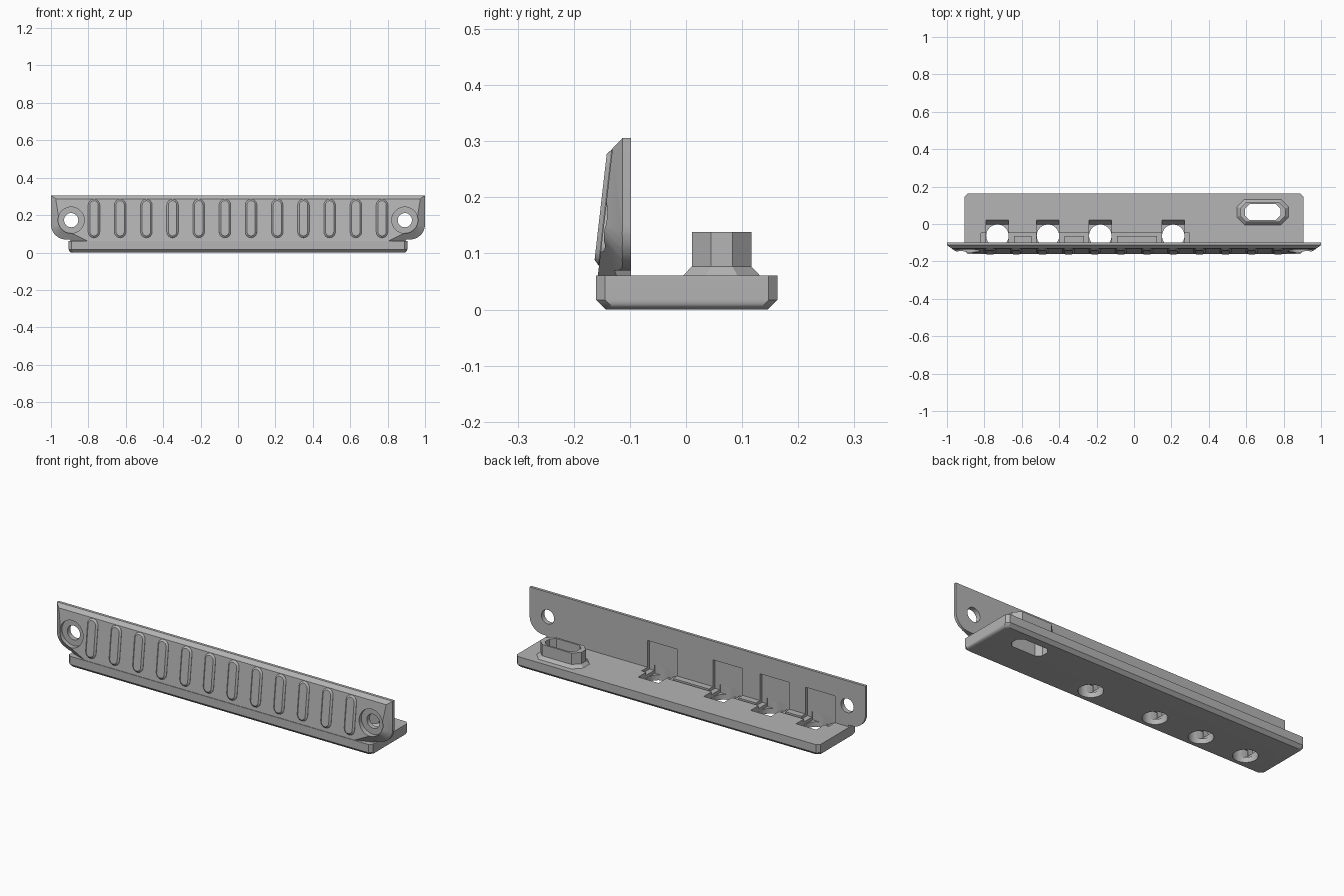
import bpy, bmesh
from math import sin, cos, pi, radians, atan2
from mathutils import Vector, Matrix

if "Cube" in bpy.data.objects:
    bpy.data.objects.remove(bpy.data.objects["Cube"])

GREY = (0.46, 0.46, 0.46, 1)
mat = bpy.data.materials.new("plain grey")
mat.use_nodes = True
mat.diffuse_color = GREY
mat.node_tree.nodes["Principled BSDF"].inputs["Base Color"].default_value = GREY


def loft(rings):
    """Closed bmesh skinned through rings of equal point count."""
    bm = bmesh.new()
    loops = [[bm.verts.new(p) for p in ring] for ring in rings]
    n = len(loops[0])
    for a, b in zip(loops, loops[1:]):
        for i in range(n):
            j = (i + 1) % n
            bm.faces.new((a[i], a[j], b[j], b[i]))
    bm.faces.new(loops[0])
    bm.faces.new(loops[-1])
    bmesh.ops.recalc_face_normals(bm, faces=bm.faces)
    return bm


def make(name, bm, cutter=False):
    me = bpy.data.meshes.new(name)
    bm.to_mesh(me)
    bm.free()
    ob = bpy.data.objects.new(name, me)
    bpy.context.collection.objects.link(ob)
    me.materials.append(mat)
    ob.hide_render = cutter
    return ob


def octagon(cx, cy, hx, hy, c, z):
    """Rectangle with cut corners, lying flat at height z."""
    q = [(hx, hy - c), (hx - c, hy)]
    pts = q + [(-x, y) for x, y in q[::-1]]
    pts += [(-x, -y) for x, y in pts]
    return [(cx + x, cy + y, z) for x, y in pts]


def box(x0, x1, y0, y1, z0, z1):
    return loft([[(x0, y0, z), (x1, y0, z), (x1, y1, z), (x0, y1, z)] for z in (z0, z1)])


def circle(r, n=40):
    return [(r * cos(2 * pi * i / n), r * sin(2 * pi * i / n)) for i in range(n)]


def carve(ob, cutters):
    bpy.context.view_layer.objects.active = ob
    for c in cutters:
        m = ob.modifiers.new("cut", "BOOLEAN")
        m.operation, m.solver, m.object = "DIFFERENCE", "EXACT", c
        bpy.ops.object.modifier_apply(modifier=m.name)


def smooth(ob, angle=28):
    bpy.ops.object.select_all(action="DESELECT")
    ob.select_set(True)
    bpy.context.view_layer.objects.active = ob
    bpy.ops.object.shade_smooth_by_angle(angle=radians(angle))


# Base tray: rounded underside at the ends, chamfered along front and back
B, TOP, MID = 0.017, 0.061, 0.0015
rings = []
for i in range(7):
    a = i / 6 * pi / 2
    z = B * (1 - cos(a))
    rings.append(octagon(0, MID, 0.905 - B + B * sin(a), 0.1615 - B + z, 0.016, z))
rings.append(octagon(0, MID, 0.905, 0.1615, 0.016, TOP))
base = make("base_tray", loft(rings))

# Front wall: outline in x and z, trimmed by sloping planes
R, BACK, LIP = 0.08, -0.098, -0.113
half = [(1, 0.306)]
half += [(1 - R + R * cos(a), 0.15 - R * sin(a)) for a in (i * pi / 20 for i in range(11))]
half += [(0.9, 0.07), (0.885, 0.04)]
outline = half + [(-x, z) for x, z in half[::-1]]
bm = loft([[(x, y, z) for x, z in outline] for y in (-0.2, BACK)])


def trim(co, no):
    cut = bmesh.ops.bisect_plane(bm, geom=bm.verts[:] + bm.edges[:] + bm.faces[:],
                                 plane_co=co, plane_no=no, clear_outer=True)
    edges = [e for e in cut["geom_cut"] if isinstance(e, bmesh.types.BMEdge)]
    bmesh.ops.holes_fill(bm, edges=edges, sides=0)


low, high = Vector((0, -0.156, 0.07)), Vector((0, -0.131, 0.288))
slope = atan2(high.y - low.y, high.z - low.z)
trim(low, (0, -cos(slope), sin(slope)))
trim((0, LIP, 0.306), (0, -0.72, 0.69))
for s in (-1, 1):
    for deg in (0, 20, 40, 60):
        a = radians(deg)
        edge = (s * (1 - R + R * cos(a)), LIP, 0.15 - R * sin(a))
        trim(edge, (s * 0.58 * cos(a), -0.81, -0.58 * sin(a)))
bmesh.ops.recalc_face_normals(bm, faces=bm.faces)
wall = make("front_wall", bm)

# Screw holes with counterbores
cutters = []
for s in (-1, 1):
    for r, y1 in ((0.07, -0.124), (0.038, 0)):
        cutters.append(make("screw_cutter", loft(
            [[(s * 0.892 + x, y, 0.173 + z) for x, z in circle(r)] for y in (-0.25, y1)]), True))
carve(wall, cutters)

# Jack openings: round hole below, sloped seat in the tray, shallow pocket in the wall
jacks = []
for x in (-0.73, -0.46, -0.18, 0.21):
    seat = [(0.03, 0.075), (-0.002, 0.028), (-0.12, 0.028), (-0.12, 0.075)]
    jacks.append(make("jack_seat_cutter", loft(
        [[(x + dx, y, z) for y, z in seat] for dx in (-0.06, 0.06)]), True))
    jacks.append(make("jack_pocket_cutter", box(x - 0.088, x + 0.088, -0.116, -0.05, 0.045, 0.205), True))
    jacks.append(make("jack_hole_cutter", loft(
        [[(x + u, -0.063 + v, z) for u, v in circle(0.06)] for z in (-0.05, 0.066)]), True))
carve(base, jacks)
carve(wall, jacks)

# Narrow groove joining the jack seats
groove = make("groove_cutter", box(-0.818, 0.298, -0.064, -0.047, 0.045, 0.1), True)

# Connector collar with flared foot and through slot
CX, CY = 0.688, 0.0635
collar = make("connector_collar", loft([
    octagon(CX, CY, 0.138, 0.068, 0.04, 0.05),
    octagon(CX, CY, 0.138, 0.068, 0.04, TOP),
    octagon(CX, CY, 0.122, 0.053, 0.034, 0.077),
    octagon(CX, CY, 0.122, 0.053, 0.034, 0.138)]))
slot = make("slot_cutter", loft([octagon(CX, CY, 0.094, 0.043, 0.024, z) for z in (-0.05, 0.2)]), True)
carve(collar, [slot])
carve(base, [groove, slot])

# Raised grip ribs lying on the sloped wall
centre = (low + high) / 2
centre.z = 0.182
centre.y = low.y + (centre.z - low.z) * (high.y - low.y) / (high.z - low.z)


def stadium(r, y):
    pts = []
    for end in (1, -1):
        for i in range(9):
            a = i * pi / 8 + (0 if end > 0 else pi)
            pts.append((r * cos(a), y, r * sin(a) + end * 0.073))
    return pts


for i in range(12):
    rib = loft([stadium(0.031, 0.004), stadium(0.031, -0.001), stadium(0.022, -0.009)])
    place = Matrix.Translation((-0.77 + 0.14 * i, centre.y, centre.z)) @ Matrix.Rotation(-slope, 4, "X")
    bmesh.ops.transform(rib, matrix=place, verts=rib.verts)
    smooth(make(f"grip_rib_{i + 1}", rib), 30)

for ob in (base, wall, collar):
    smooth(ob)

# Cutters have done their work
for c in [o for o in bpy.data.objects if "_cutter" in o.name]:
    bpy.data.objects.remove(c)
